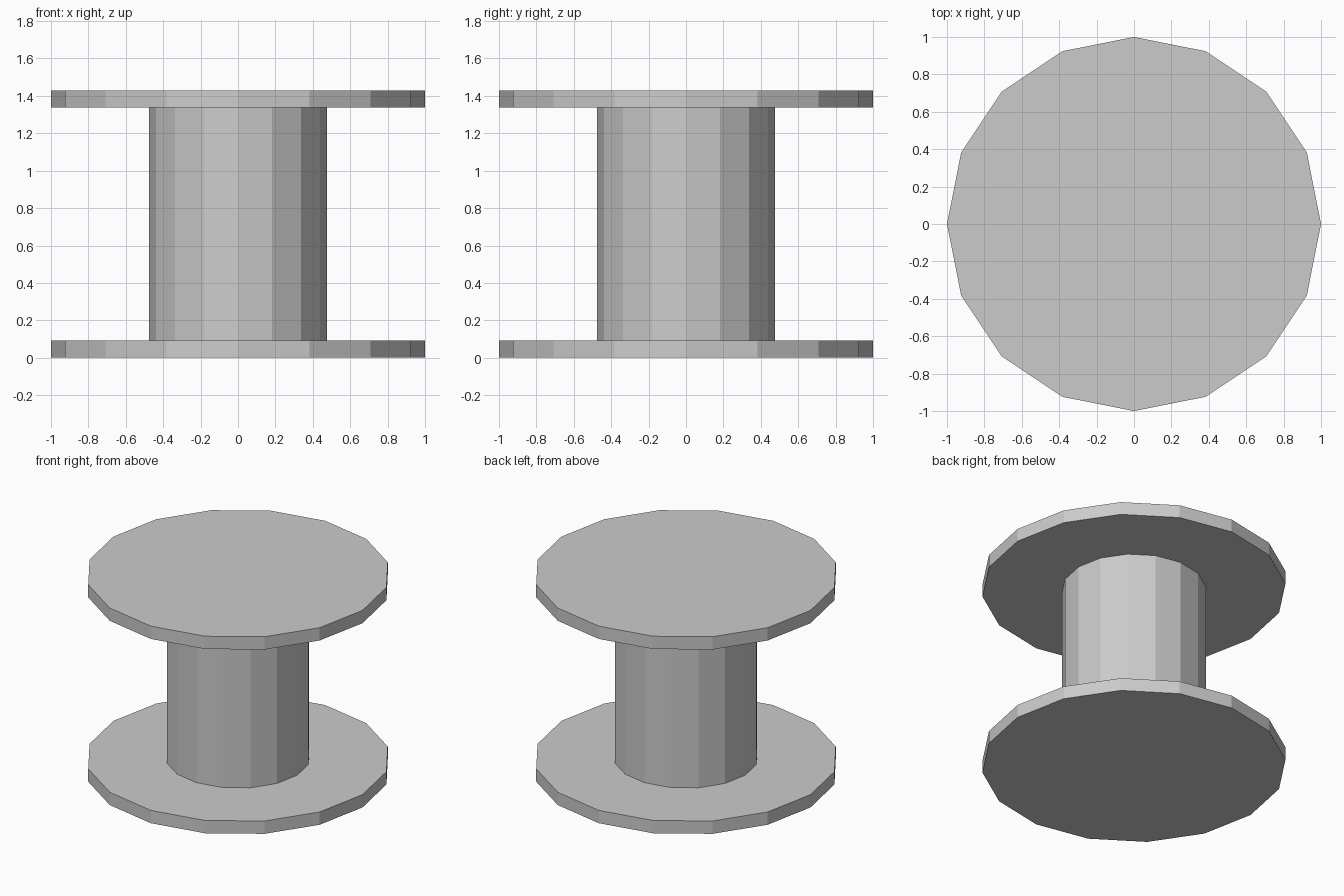
import bpy

if "Cube" in bpy.data.objects:
    bpy.data.objects.remove(bpy.data.objects["Cube"])

SIDES = 16
HEIGHT = 1.43
FLANGE = 0.093


def add_cylinder(name, radius, z0, z1, ends='NGON'):
    bpy.ops.mesh.primitive_cylinder_add(
        vertices=SIDES, radius=radius, depth=z1 - z0,
        end_fill_type=ends, location=(0, 0, (z0 + z1) / 2))
    obj = bpy.context.object
    obj.name = name
    return obj


# Flat discs at both ends
add_cylinder("bottom_flange", 1.0, 0, FLANGE)
add_cylinder("top_flange", 1.0, HEIGHT - FLANGE, HEIGHT)

# Central drum, open where it meets the discs
add_cylinder("drum", 0.475, FLANGE, HEIGHT - FLANGE, 'NOTHING')
